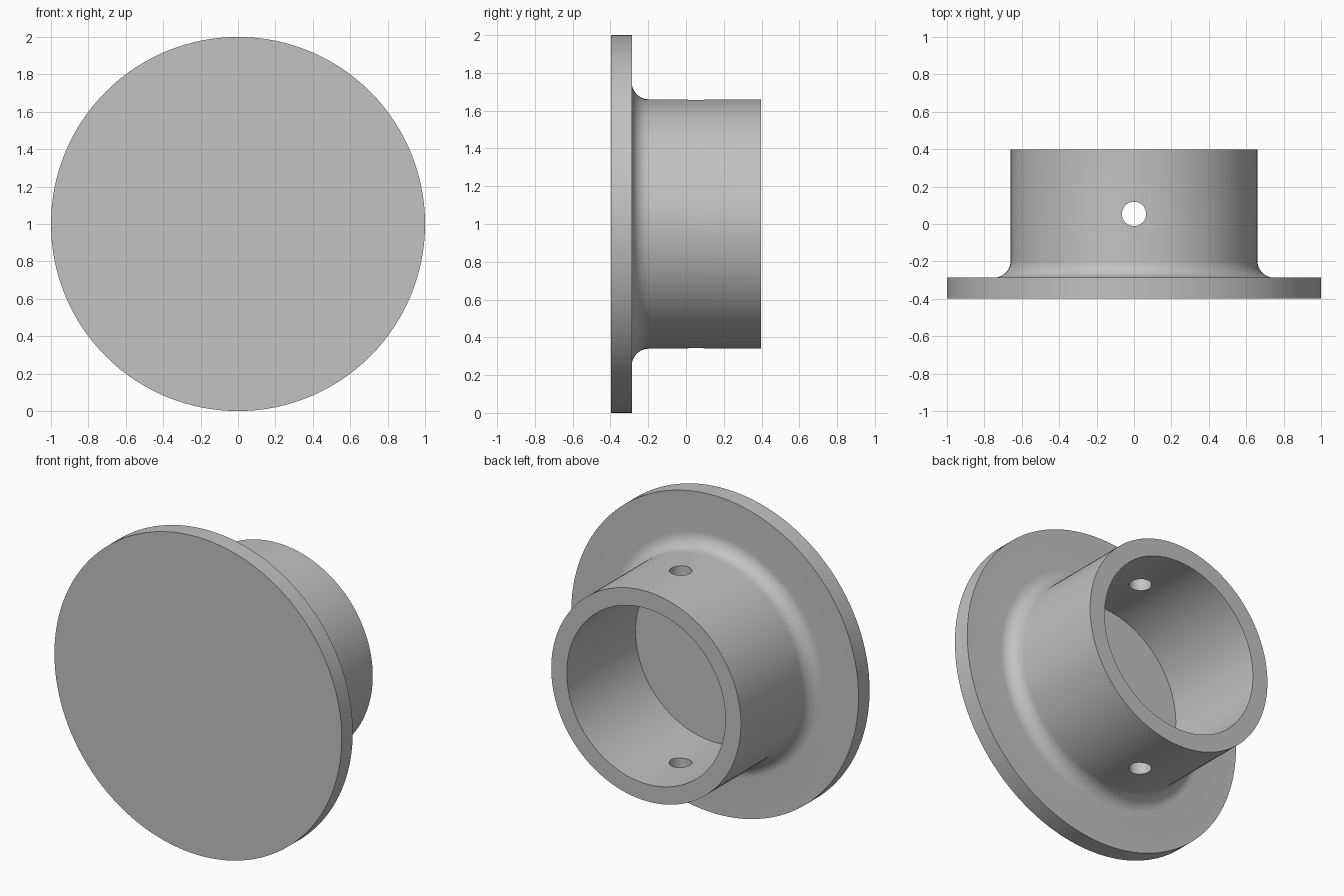
import bpy, bmesh, math
from mathutils import Matrix, Vector

if "Cube" in bpy.data.objects:
    bpy.data.objects.remove(bpy.data.objects["Cube"])

SEGMENTS = 128
HALF = 0.397           # half of the depth along y
FACE_Y = -0.287        # rear face of the flange and floor of the socket
TUBE_R, BORE_R, FILLET = 0.66, 0.552, 0.09
HOLE_Y, HOLE_R = 0.054, 0.065

grey = bpy.data.materials.new("light grey")
grey.diffuse_color = (0.54, 0.54, 0.54, 1)
grey.use_nodes = True
grey.node_tree.nodes["Principled BSDF"].inputs["Base Color"].default_value = grey.diffuse_color


def make_object(name, bm):
    bmesh.ops.recalc_face_normals(bm, faces=bm.faces)
    mesh = bpy.data.meshes.new(name)
    bm.to_mesh(mesh)
    bm.free()
    mesh.materials.append(grey)
    obj = bpy.data.objects.new(name, mesh)
    bpy.context.collection.objects.link(obj)
    return obj


# Half profile (radius, y): front disc, rim, fillet, tube, bore, socket floor
profile = [(0, -HALF), (1, -HALF), (1, FACE_Y)]
for i in range(13):
    a = math.pi / 2 * i / 12
    profile.append((TUBE_R + FILLET * (1 - math.sin(a)),
                    FACE_Y + FILLET * (1 - math.cos(a))))
profile += [(TUBE_R, HALF), (BORE_R, HALF), (BORE_R, FACE_Y), (0, FACE_Y)]

# Flanged socket, turned around the y axis through z = 1
bm = bmesh.new()
verts = [bm.verts.new((r, y, 1)) for r, y in profile]
edges = [bm.edges.new(pair) for pair in zip(verts, verts[1:])]
bmesh.ops.spin(bm, geom=verts + edges, cent=(0, 0, 1), axis=(0, 1, 0),
               angle=math.tau, steps=SEGMENTS, use_duplicate=False)
bmesh.ops.remove_doubles(bm, verts=bm.verts, dist=1e-5)
flange = make_object("flanged_socket", bm)

# Vertical pin hole through both walls of the tube
bm = bmesh.new()
bmesh.ops.create_cone(bm, cap_ends=True, segments=48, radius1=HOLE_R,
                      radius2=HOLE_R, depth=1.8,
                      matrix=Matrix.Translation(Vector((0, HOLE_Y, 1))))
cutter = make_object("pin_hole_cutter", bm)
cutter.hide_render = True

cut = flange.modifiers.new("pin hole", 'BOOLEAN')
cut.operation = 'DIFFERENCE'
cut.solver = 'EXACT'
cut.object = cutter
bpy.context.view_layer.objects.active = flange
flange.select_set(True)
bpy.ops.object.modifier_apply(modifier=cut.name)
bpy.data.objects.remove(cutter)

# Smooth round surfaces with crisp rims
bpy.ops.object.shade_smooth_by_angle(angle=math.radians(30))
